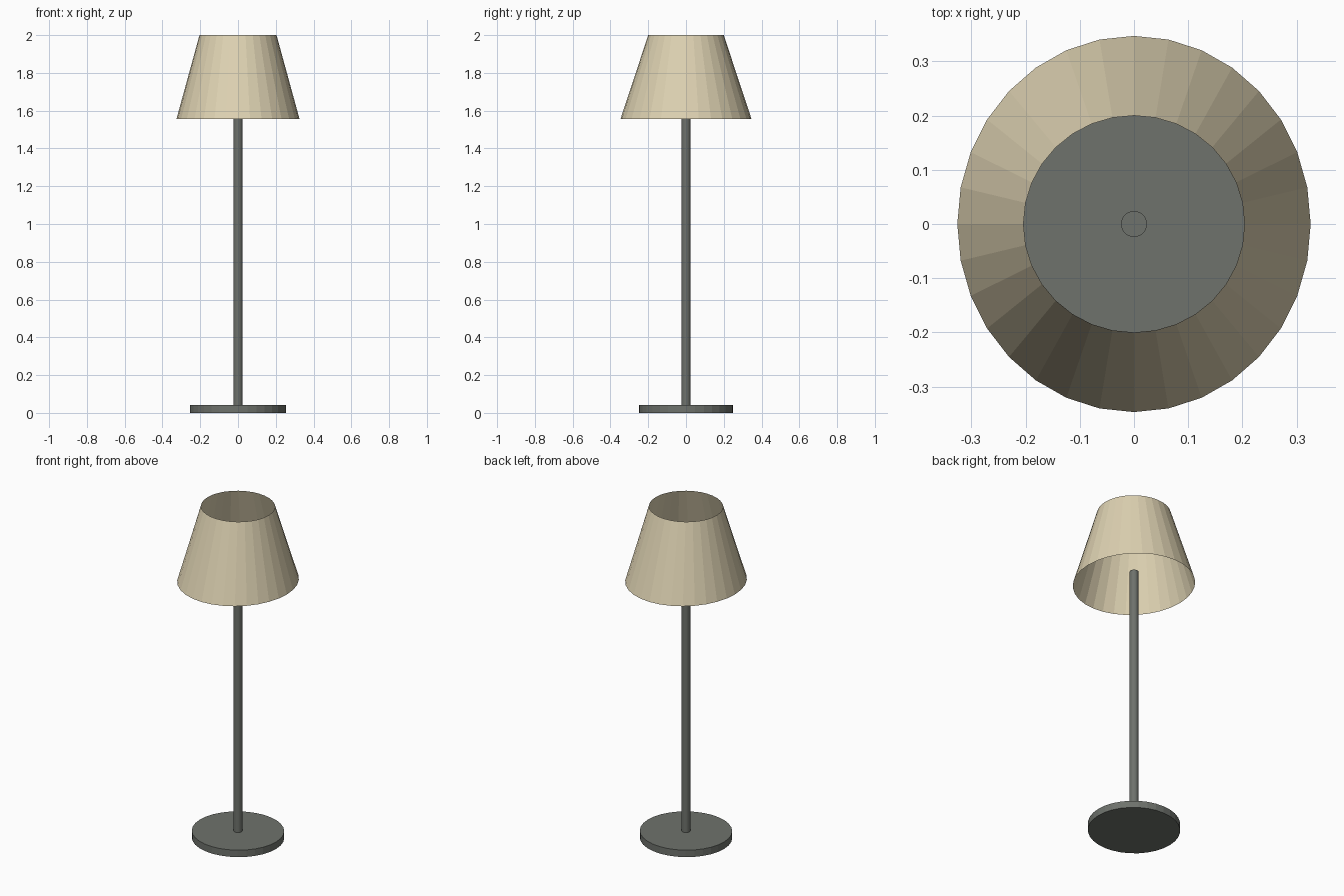
import bpy, bmesh, math

if "Cube" in bpy.data.objects:
    bpy.data.objects.remove(bpy.data.objects["Cube"])

SIDES = 32


def material(name, rgb):
    m = bpy.data.materials.new(name)
    m.diffuse_color = (*rgb, 1.0)
    m.use_nodes = True
    m.node_tree.nodes["Principled BSDF"].inputs["Base Color"].default_value = m.diffuse_color
    return m


def lathe(name, rings, mat, capped):
    """Stack elliptical rings (rx, ry, z) into a faceted body."""
    bm = bmesh.new()
    loops = []
    for rx, ry, z in rings:
        loops.append([bm.verts.new((rx * math.cos(2 * math.pi * i / SIDES),
                                    ry * math.sin(2 * math.pi * i / SIDES), z))
                      for i in range(SIDES)])
    for low, high in zip(loops, loops[1:]):
        for i in range(SIDES):
            j = (i + 1) % SIDES
            bm.faces.new((low[i], low[j], high[j], high[i]))
    if capped:
        bm.faces.new(loops[0][::-1])
        bm.faces.new(loops[-1])
    mesh = bpy.data.meshes.new(name)
    bm.to_mesh(mesh)
    bm.free()
    mesh.materials.append(mat)
    obj = bpy.data.objects.new(name, mesh)
    bpy.context.collection.objects.link(obj)
    return obj


metal = material("grey metal", (0.156, 0.168, 0.150))
fabric = material("cream fabric", (0.73, 0.645, 0.445))

# Round foot plate
lathe("base", [(0.254, 0.25, 0.0), (0.254, 0.25, 0.042)], metal, True)
# Upright, ending just inside the shade
lathe("pole", [(0.024, 0.024, 0.04), (0.024, 0.024, 1.633)], metal, True)
# Thin shade, open at top and bottom
lathe("lampshade", [(0.326, 0.347, 1.555), (0.204, 0.2, 2.0)], fabric, False)
